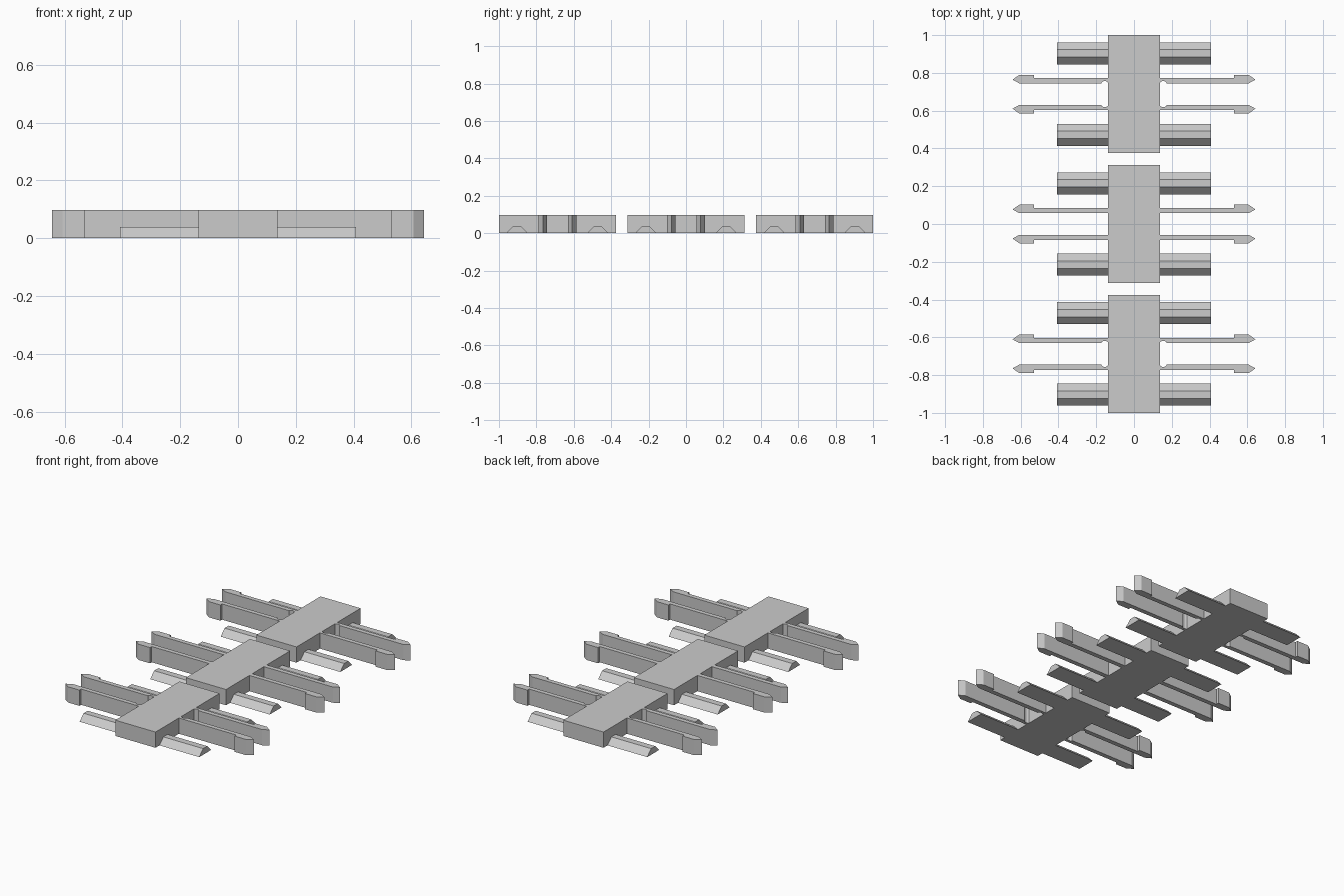
import bpy, bmesh, math

if "Cube" in bpy.data.objects:
    bpy.data.objects.remove(bpy.data.objects["Cube"])

grey = bpy.data.materials.new("plain grey")
grey.diffuse_color = (0.6, 0.6, 0.6, 1)
grey.use_nodes = True
grey.node_tree.nodes["Principled BSDF"].inputs["Base Color"].default_value = grey.diffuse_color

H = 0.097          # full height
BODY_X = 0.137     # half width of the body plates
BODY_Y = 0.3125    # half length of the body plates


def prism(name, points, offset):
    """Extrude a closed 3D outline along an offset vector."""
    bm = bmesh.new()
    face = bm.faces.new([bm.verts.new(p) for p in points])
    ext = bmesh.ops.extrude_face_region(bm, geom=[face])
    moved = [v for v in ext["geom"] if isinstance(v, bmesh.types.BMVert)]
    bmesh.ops.translate(bm, verts=moved, vec=offset)
    bmesh.ops.recalc_face_normals(bm, faces=bm.faces)
    mesh = bpy.data.meshes.new(name)
    bm.to_mesh(mesh)
    bm.free()
    mesh.materials.append(grey)
    obj = bpy.data.objects.new(name, mesh)
    bpy.context.collection.objects.link(obj)


def clip_outline(notched):
    """Top outline of one barbed arm, for the +x +y corner."""
    inner, outer = 0.057, 0.085
    pts = [(BODY_X, outer), (0.53, outer), (0.53, 0.102), (0.607, 0.102),
           (0.643, 0.077), (0.607, inner)]
    if notched:
        # rounded relief where the arm meets the body
        for i in range(7):
            a = math.pi * i / 6 * 0.75
            pts.append((0.155 + 0.018 * math.cos(a), inner + 0.012 * math.sin(a)))
        pts.append((BODY_X, inner + 0.004))
    else:
        pts.append((BODY_X, inner))
    return pts


for label, cy in (("front", -0.6875), ("middle", 0.0), ("back", 0.6875)):
    # flat body plate
    prism(label + "_body",
          [(sx * BODY_X, cy + sy * BODY_Y, 0)
           for sx, sy in ((-1, -1), (1, -1), (1, 1), (-1, 1))], (0, 0, H))
    for sx, xs in ((-1, "left"), (1, "right")):
        for sy, ys in ((-1, "near"), (1, "far")):
            tag = f"{label}_{xs}_{ys}"
            # low rail with sloped sides
            prism(tag + "_rail",
                  [(sx * BODY_X, cy + sy * 0.2155 + y, z) for y, z in
                   ((-0.058, 0), (0.058, 0), (0.02, 0.038), (-0.02, 0.038))],
                  (sx * (0.408 - BODY_X), 0, 0))
            # barbed clip arm
            prism(tag + "_clip",
                  [(sx * x, cy + sy * y, 0)
                   for x, y in clip_outline(label != "middle")], (0, 0, H))
